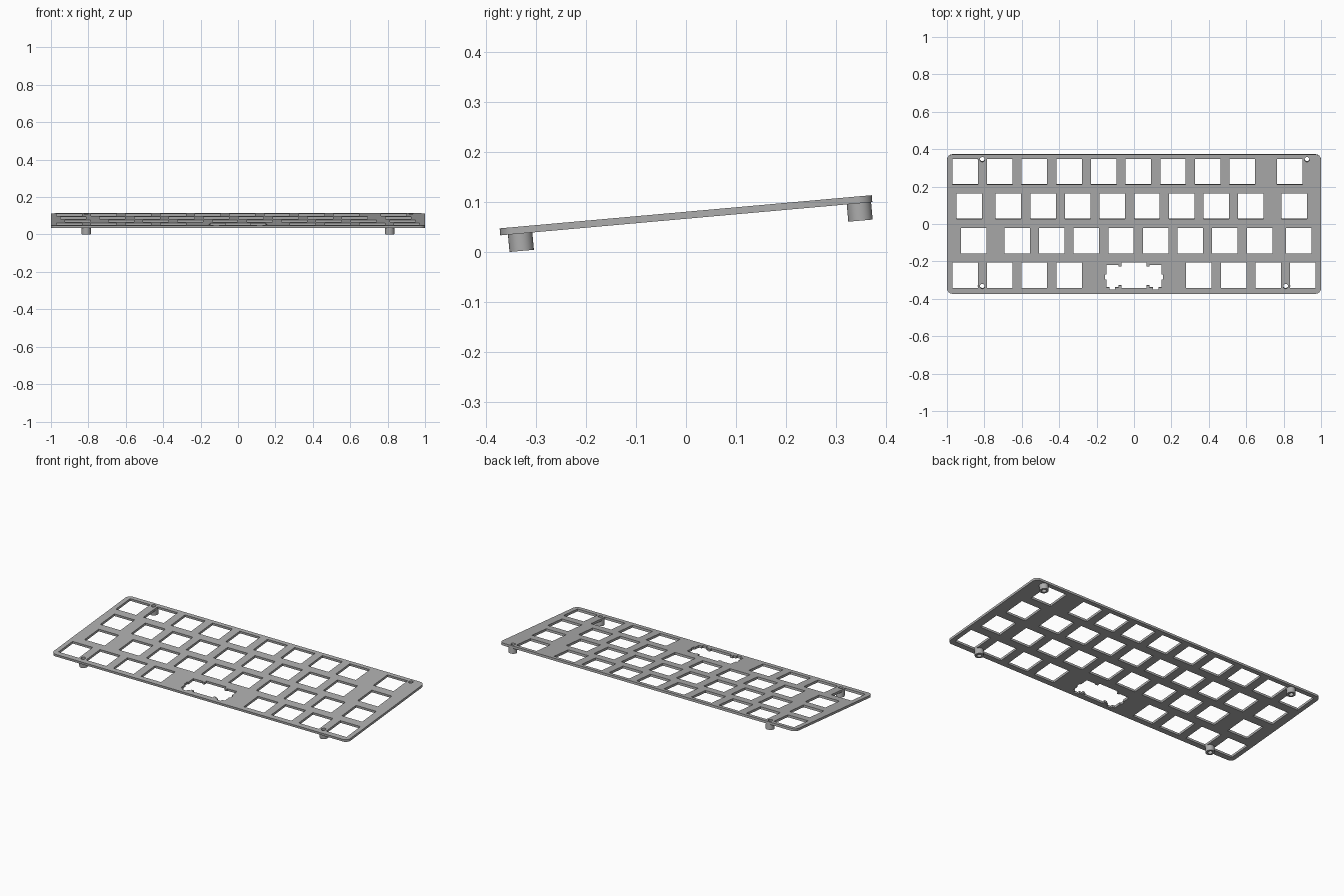
import bpy, math
from mathutils import Matrix, Vector

if "Cube" in bpy.data.objects:
    bpy.data.objects.remove(bpy.data.objects["Cube"])

U = 0.1853              # key pitch
MM = U / 19.05          # one millimetre in model units
THICK = 0.014
LEFT = -10.75 * U / 2
ROW_Y = [(1.5 - i) * U + 0.003 for i in range(4)]
TILT = Matrix.Translation((0, 0, 0.0735)) @ Matrix.Rotation(math.radians(5.1), 4, "X")

grey = bpy.data.materials.new("plate grey")
grey.use_nodes = True
colour = (0.42, 0.42, 0.42, 1)
grey.diffuse_color = colour
grey.node_tree.nodes["Principled BSDF"].inputs["Base Color"].default_value = colour


def circle(x, y, r, n=32):
    return [(x + r * math.cos(2 * math.pi * i / n), y + r * math.sin(2 * math.pi * i / n))
            for i in range(n)]


def square(x, y, h):
    return [(x - h, y - h), (x + h, y - h), (x + h, y + h), (x - h, y + h)]


def rounded_rect(w, d, r, steps=8):
    pts = []
    for q, (sx, sy) in enumerate([(1, 1), (-1, 1), (-1, -1), (1, -1)]):
        for i in range(steps + 1):
            a = math.pi / 2 * (q + i / steps)
            pts.append((sx * (w - r) + r * math.cos(a), sy * (d - r) + r * math.sin(a)))
    return pts


def extruded(name, loops, thickness, matrix):
    """Filled outline with holes, extruded evenly about its plane."""
    cu = bpy.data.curves.new(name, "CURVE")
    cu.dimensions = "2D"
    cu.fill_mode = "BOTH"
    cu.extrude = thickness / 2
    for pts in loops:
        sp = cu.splines.new("POLY")
        sp.points.add(len(pts) - 1)
        for p, (x, y) in zip(sp.points, pts):
            p.co = (x, y, 0, 1)
        sp.use_cyclic_u = True
    cu.materials.append(grey)
    ob = bpy.data.objects.new(name, cu)
    bpy.context.collection.objects.link(ob)
    ob.matrix_world = matrix
    bpy.ops.object.select_all(action="DESELECT")
    ob.select_set(True)
    bpy.context.view_layer.objects.active = ob
    bpy.ops.object.convert(target="MESH")
    bpy.ops.object.shade_smooth_by_angle(angle=math.radians(30))
    return bpy.context.object


# Switch cutouts: centres in key units from the left edge
rows = [
    [0.5 + i for i in range(9)] + [9.875],
    [0.625] + [1.75 + i for i in range(8)] + [10],
    [0.75] + [2 + i for i in range(8)] + [10.125],
    [0.5 + i for i in range(4)] + [7.25 + i for i in range(4)],
]
holes = [square(LEFT + c * U, y, 7 * MM) for y, row in zip(ROW_Y, rows) for c in row]

# Wide key cutout with stabiliser slots, right half in millimetres, mirrored
half = [(7, -7), (7, -5.5), (8.6, -5.5), (8.6, -6.6), (10.4, -6.6), (10.4, -7.9),
        (13.4, -7.9), (13.4, -6.6), (15.2, -6.6), (15.2, -2.3), (16, -2.3), (16, 0.5),
        (15.2, 0.5), (15.2, 5.6), (8.6, 5.6), (8.6, 5), (7, 5), (7, 7)]
outline = half + [(-x, y) for x, y in reversed(half)]
holes.append([(x * MM, ROW_Y[3] + y * MM) for x, y in outline])

# Screw positions
screws = {
    "back_right_standoff": (-0.811, 0.347),
    "back_left_standoff": (0.925, 0.347),
    "front_right_standoff": (-0.811, -0.334),
    "front_left_standoff": (0.811, -0.334),
}
holes += [circle(x, y, 0.013) for x, y in screws.values()]

extruded("switch_plate", [rounded_rect(1, 0.374, 0.03)] + holes, THICK, TILT)

# Hollow standoffs under the plate
LENGTH = 0.0348
for name, (x, y) in screws.items():
    place = TILT @ Matrix.Translation(Vector((x, y, -(THICK + LENGTH) / 2)))
    extruded(name, [circle(0, 0, 0.0245), circle(0, 0, 0.013)], LENGTH, place)
